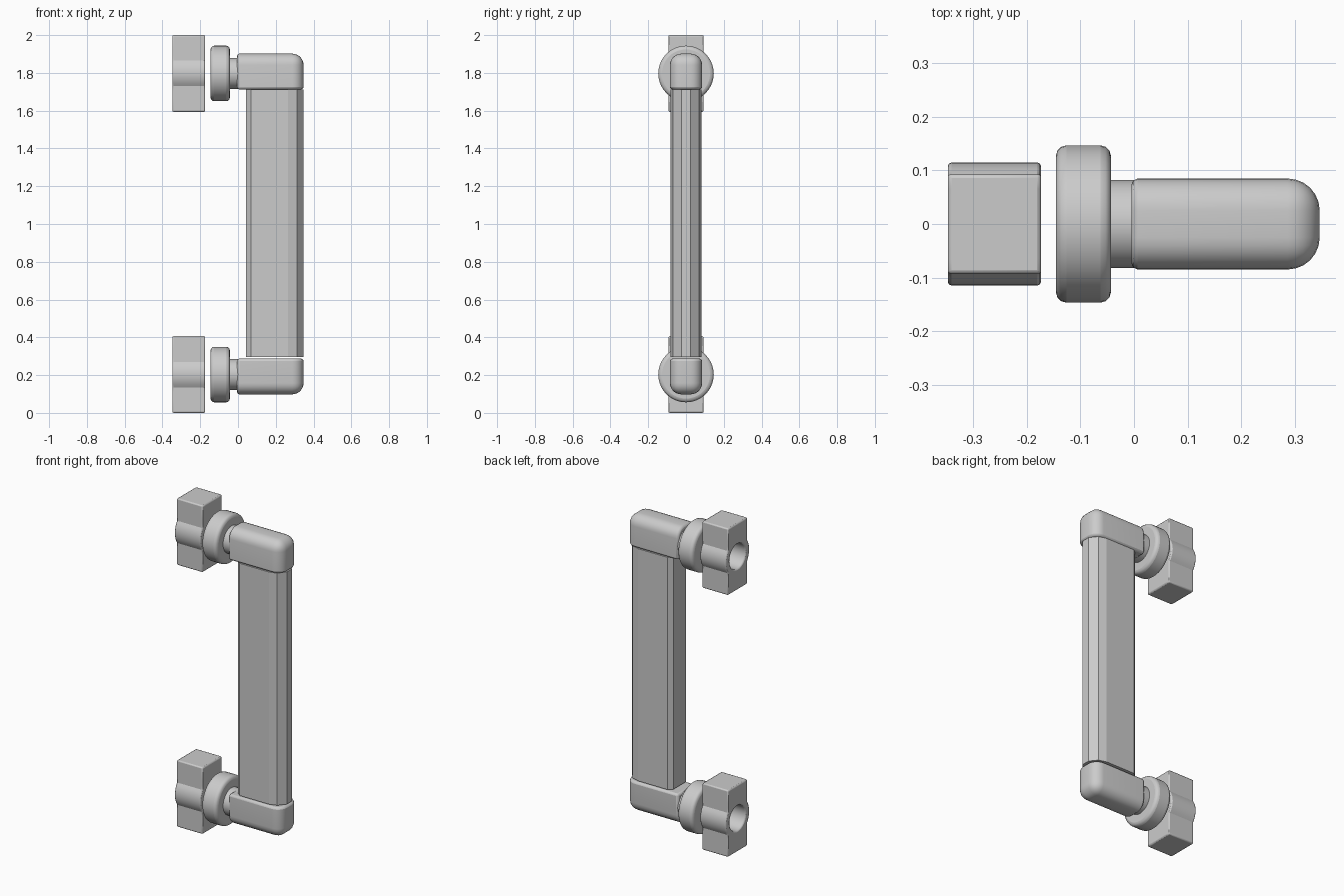
import bpy, bmesh, math
from mathutils import Matrix

if "Cube" in bpy.data.objects:
    bpy.data.objects.remove(bpy.data.objects["Cube"])

AXIS_Z = 0.203   # height of the lower mounting axis


def finish(bm, name, bevel=0.0, segs=3, limit=45):
    me = bpy.data.meshes.new(name)
    bmesh.ops.recalc_face_normals(bm, faces=bm.faces)
    bm.to_mesh(me)
    bm.free()
    ob = bpy.data.objects.new(name, me)
    bpy.context.collection.objects.link(ob)
    if bevel:
        m = ob.modifiers.new("soft_edges", 'BEVEL')
        m.width, m.segments = bevel, segs
        m.limit_method, m.angle_limit = 'ANGLE', math.radians(limit)
    bpy.ops.object.select_all(action='DESELECT')
    ob.select_set(True)
    bpy.context.view_layer.objects.active = ob
    bpy.ops.object.shade_smooth_by_angle(angle=math.radians(30))


def pair(build, name, **kw):
    """Lower part plus its mirror image at the top."""
    finish(build(), "lower_" + name, **kw)
    bm = build()
    for v in bm.verts:
        v.co.z = 2 - v.co.z
    finish(bm, "upper_" + name, **kw)


def cylinder_x(x0, x1, r, n=40):
    def build():
        bm = bmesh.new()
        mat = Matrix.Translation(((x0 + x1) / 2, 0, AXIS_Z)) @ Matrix.Rotation(math.pi / 2, 4, 'Y')
        bmesh.ops.create_cone(bm, cap_ends=True, segments=n, radius1=r, radius2=r,
                              depth=x1 - x0, matrix=mat)
        return bm
    return build


# Clamp block: box with a round boss at mid height and a through hole
def clamp():
    hw, hh, boss, hole = 0.093, AXIS_Z, 0.115, 0.076
    keys = []
    for a in (math.atan2(hh, hw), math.acos(hw / boss)):
        keys += [a, math.pi - a, math.pi + a, 2 * math.pi - a]
    angles = [i * math.pi / 20 for i in range(40)]
    angles = sorted([a for a in angles if all(abs(a - k) > 0.05 for k in keys)] + keys)
    bm = bmesh.new()
    rings = []
    for x in (-0.348, -0.174):
        outer, inner = [], []
        for a in angles:
            c, s = math.cos(a), math.sin(a)
            r = max(boss, min(hw / max(abs(c), 1e-6), hh / max(abs(s), 1e-6)))
            outer.append(bm.verts.new((x, r * c, AXIS_Z + r * s)))
            inner.append(bm.verts.new((x, hole * c, AXIS_Z + hole * s)))
        rings += [outer, inner]
    lo, li, ro, ri = rings
    n = len(angles)
    for p, q in ((lo, li), (li, ri), (ri, ro), (ro, lo)):
        for i in range(n):
            j = (i + 1) % n
            bm.faces.new((p[i], p[j], q[j], q[i]))
    return bm


# Elbow: box rounded on its outer end and outer long edges
def elbow():
    x0, x1, w, z0, z1 = -0.005, 0.347, 0.085, 0.098, 0.287
    bm = bmesh.new()
    bmesh.ops.create_cube(bm, size=1)
    for v in bm.verts:
        v.co = (x1 if v.co.x > 0 else x0, w if v.co.y > 0 else -w, z1 if v.co.z > 0 else z0)

    def rounded(e):
        a, b = (v.co for v in e.verts)
        mid = (a + b) / 2
        if mid.x < x0 + 0.001 or mid.z > z1 - 0.001:
            return False
        return True
    bmesh.ops.bevel(bm, geom=[e for e in bm.edges if rounded(e)], offset=0.06,
                    segments=6, profile=0.5, affect='EDGES')
    return bm


# Grip: faceted flat bar
def grip():
    half = [(0.043, 0.06), (0.068, 0.082), (0.265, 0.082), (0.312, 0.068), (0.346, 0.025)]
    prof = half + [(x, -y) for x, y in reversed(half)]
    bm = bmesh.new()
    f = bm.faces.new([bm.verts.new((x, y, 0.297)) for x, y in prof])
    ext = bmesh.ops.extrude_face_region(bm, geom=[f], use_keep_orig=True)
    for v in ext["geom"]:
        if isinstance(v, bmesh.types.BMVert):
            v.co.z = 1.711
    return bm


pair(clamp, "clamp_block", bevel=0.007, segs=2, limit=60)
pair(cylinder_x(-0.146, -0.043, 0.147), "flange", bevel=0.02)
pair(cylinder_x(-0.06, 0.02, 0.082, 32), "neck")
pair(elbow, "elbow", bevel=0.012, segs=2, limit=50)
finish(grip(), "grip")
for p in bpy.data.objects["grip"].data.polygons:
    p.use_smooth = False
